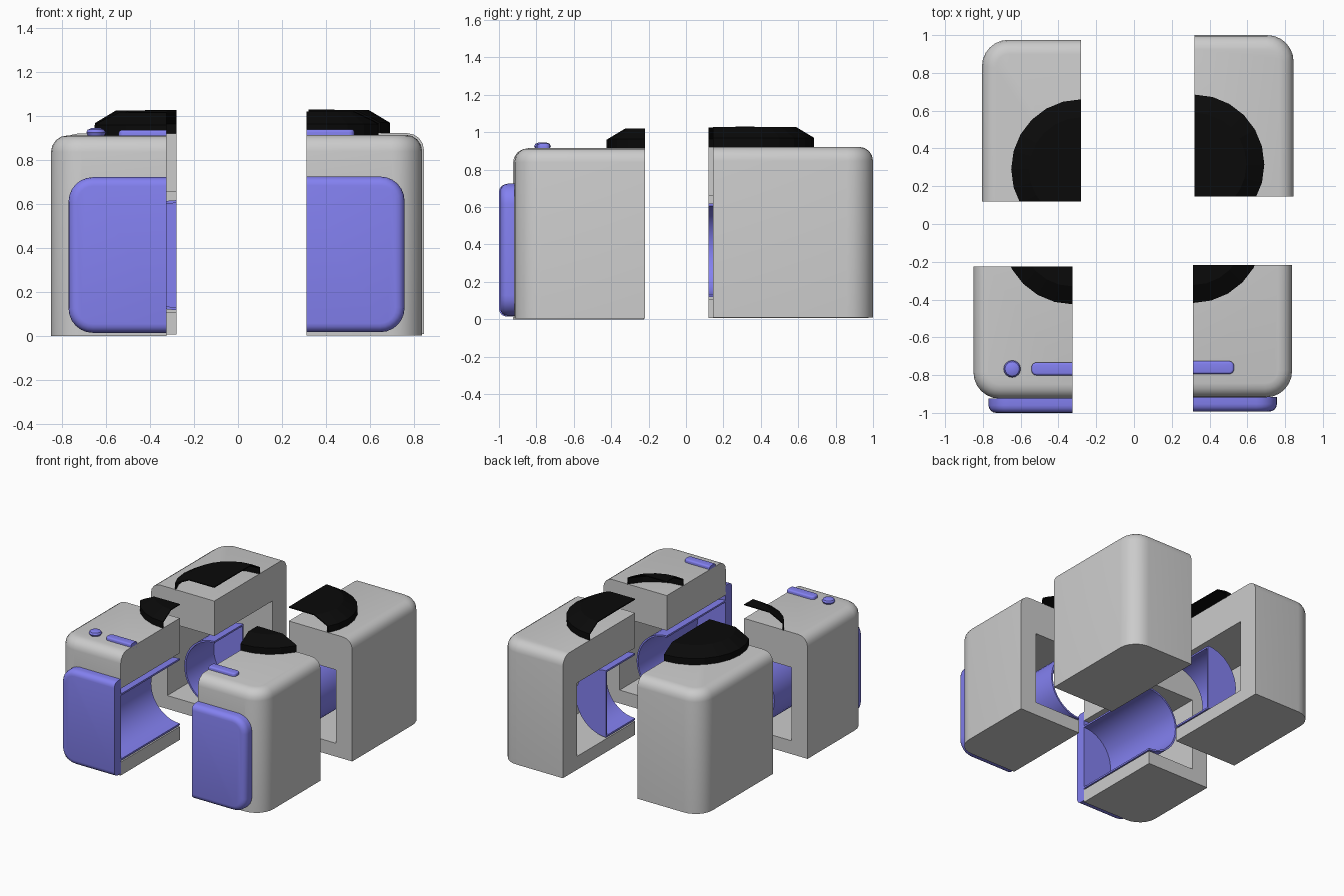
import bpy, bmesh, math
from mathutils import Matrix, Vector

if "Cube" in bpy.data.objects:
    bpy.data.objects.remove(bpy.data.objects["Cube"])

# Each quarter of the appliance: x side, y side, and where its cut corner ends up
QUARTERS = {
    "front_left": (-1, -1, (-0.325, -0.225, 0.0)),
    "front_right": (1, -1, (0.312, -0.218, 0.003)),
    "back_left": (-1, 1, (-0.28, 0.12, 0.008)),
    "back_right": (1, 1, (0.32, 0.145, 0.01)),
}


def material(name, colour):
    m = bpy.data.materials.new(name)
    m.diffuse_color = colour
    m.use_nodes = True
    m.node_tree.nodes["Principled BSDF"].inputs["Base Color"].default_value = m.diffuse_color
    return m


BLUE = material("blue_plastic", (0.23, 0.22, 0.88, 1))
BLACK = material("black_lid", (0.003, 0.003, 0.003, 1))


def to_object(bm, name, mat=None):
    bmesh.ops.recalc_face_normals(bm, faces=bm.faces)
    me = bpy.data.meshes.new(name)
    bm.to_mesh(me)
    bm.free()
    ob = bpy.data.objects.new(name, me)
    bpy.context.collection.objects.link(ob)
    if mat:
        me.materials.append(mat)
    return ob


def box_bm(lo, hi):
    lo, hi = Vector(lo), Vector(hi)
    bm = bmesh.new()
    bmesh.ops.create_cube(bm, size=1, matrix=Matrix.Translation((lo + hi) / 2)
                          @ Matrix.Diagonal((*(hi - lo), 1)))
    return bm


def rounded_box(name, lo, hi, axis, side, corner, rim, mat=None):
    """Box with round corners along an axis and a softened rim on one end."""
    bm = box_bm(lo, hi)
    edges = [e for e in bm.edges
             if abs((e.verts[0].co - e.verts[1].co).normalized()[axis]) > 0.9]
    bmesh.ops.bevel(bm, geom=edges, offset=corner, segments=6, profile=0.5, affect='EDGES')
    end = hi[axis] if side > 0 else lo[axis]
    edges = [e for e in bm.edges if all(abs(v.co[axis] - end) < 1e-4 for v in e.verts)]
    bmesh.ops.bevel(bm, geom=edges, offset=rim, segments=4, profile=0.5, affect='EDGES')
    return to_object(bm, name, mat)


def lathe(name, profile, sides, matrix, mat):
    """Spin a closed (radius, height) profile around z."""
    bm = bmesh.new()
    vs = [bm.verts.new((r, 0, z)) for r, z in profile]
    es = [bm.edges.new(p) for p in zip(vs, vs[1:])]
    bmesh.ops.spin(bm, geom=vs + es, cent=(0, 0, 0), axis=(0, 0, 1),
                   angle=math.tau, steps=sides, use_duplicate=False)
    bmesh.ops.remove_doubles(bm, verts=bm.verts, dist=1e-5)
    bm.transform(matrix)
    return to_object(bm, name, mat)


def boolean(ob, cutter, operation, name):
    mod = ob.modifiers.new("cut", 'BOOLEAN')
    mod.operation, mod.solver, mod.object = operation, 'EXACT', cutter
    deps = bpy.context.evaluated_depsgraph_get()
    me = bpy.data.meshes.new_from_object(ob.evaluated_get(deps))
    ob.modifiers.clear()
    bpy.data.objects.remove(cutter)
    me.name = name
    return me


def split(ob, smooth=True):
    """Cut a whole part into quarters and move them apart."""
    for quarter, (sx, sy, offset) in QUARTERS.items():
        lo = (min(0, 2 * sx), min(0, 2 * sy), -1)
        hi = (max(0, 2 * sx), max(0, 2 * sy), 2)
        name = quarter + "_" + ob.name
        me = boolean(ob, to_object(box_bm(lo, hi), "cutter"), 'INTERSECT', name)
        if not me.polygons:
            continue
        piece = bpy.data.objects.new(name, me)
        piece.location = offset
        bpy.context.collection.objects.link(piece)
        if smooth:
            bpy.ops.object.select_all(action='DESELECT')
            piece.select_set(True)
            bpy.context.view_layer.objects.active = piece
            bpy.ops.object.shade_smooth_by_angle(angle=math.radians(35))
    bpy.data.objects.remove(ob)


# Body with the drawer chamber hollowed out
body = rounded_box("body", (-0.525, -0.70, 0), (0.525, 0.855, 0.912), 2, 1, 0.14, 0.075)
chamber = to_object(box_bm((-0.39, -0.8, 0.10), (0.39, 0.69, 0.65)), "chamber")
body.data = boolean(body, chamber, 'DIFFERENCE', "body")
split(body)

# Front panel of the drawer
split(rounded_box("panel", (-0.445, -0.775, 0.015), (0.445, -0.698, 0.722), 1, -1,
                  0.11, 0.04, BLUE))

# Drum: thin horizontal cylinder, closed at the back and open against the panel
along_y = Matrix.Translation((0, 0, 0.36)) @ Matrix.Rotation(-math.pi / 2, 4, 'X')
drum = [(0, 0.345), (0.25, 0.345), (0.25, -0.70), (0.237, -0.70), (0.237, 0.332), (0, 0.332)]
split(lathe("drum", drum, 40, along_y, BLUE))

# Lid: thin faceted shell with a sloped rim
lid = [(0, 1.02), (0.275, 1.017), (0.37, 0.96), (0.37, 0.905),
       (0.362, 0.905), (0.362, 0.955), (0.272, 1.01), (0, 1.012)]
split(lathe("lid", lid, 24, Matrix.Translation((0, 0.17, 0)), BLACK), smooth=False)

# Slim display bar and round button on top
split(rounded_box("display_bar", (-0.217, -0.576, 0.89), (0.217, -0.508, 0.936), 2, 1,
                  0.025, 0.012, BLUE))
button = [(0, 0.945), (0.022, 0.945), (0.038, 0.938), (0.045, 0.925),
          (0.038, 0.912), (0.03, 0.89), (0, 0.89)]
split(lathe("button", button, 16, Matrix.Translation((-0.32, -0.542, 0)), BLUE))
